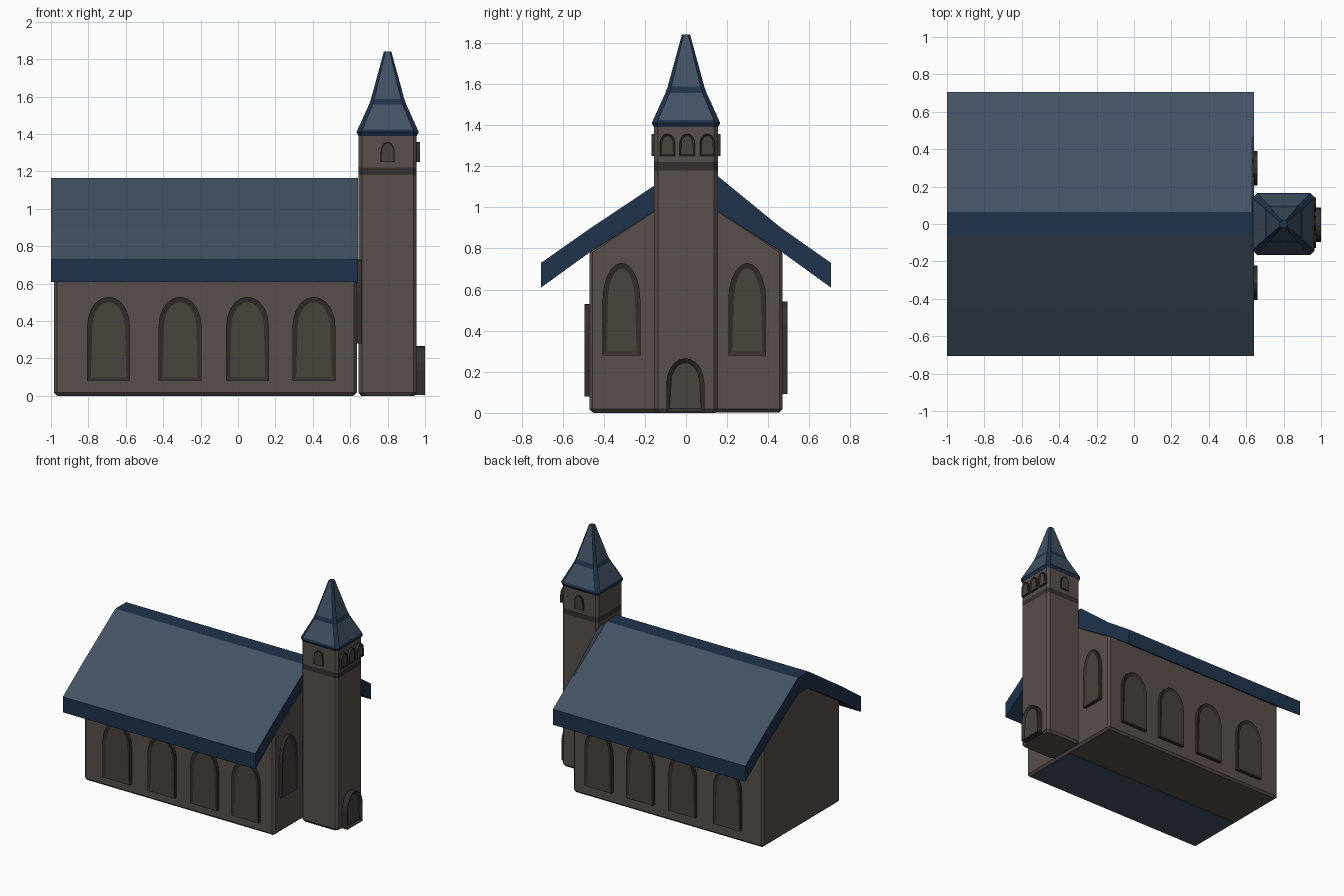
import bpy, bmesh, math
from mathutils import Matrix

if "Cube" in bpy.data.objects:
    bpy.data.objects.remove(bpy.data.objects["Cube"])


def material(name, rgb):
    m = bpy.data.materials.new(name)
    m.diffuse_color = (*rgb, 1)
    m.use_nodes = True
    m.node_tree.nodes["Principled BSDF"].inputs["Base Color"].default_value = m.diffuse_color
    return m


STONE = material("stone", (0.10, 0.08, 0.07))
TRIM = material("dark_stone", (0.036, 0.030, 0.028))
GLASS = material("dull_glass", (0.065, 0.057, 0.045))
SLATE = material("slate", (0.054, 0.084, 0.125))
BLUE = material("dark_blue", (0.014, 0.033, 0.072))


def finish(name, bm, mats):
    bmesh.ops.recalc_face_normals(bm, faces=bm.faces[:])
    me = bpy.data.meshes.new(name)
    bm.to_mesh(me)
    bm.free()
    for m in mats:
        me.materials.append(m)
    ob = bpy.data.objects.new(name, me)
    bpy.context.collection.objects.link(ob)
    return ob


def loft(name, rings, mats, pick=lambda row, side: 0, cap=0):
    """Bridge equal-length point rings and close both ends."""
    bm = bmesh.new()
    vs = [[bm.verts.new(p) for p in r] for r in rings]
    n = len(rings[0])
    for i in range(len(vs) - 1):
        for j in range(n):
            k = (j + 1) % n
            f = bm.faces.new((vs[i][j], vs[i][k], vs[i + 1][k], vs[i + 1][j]))
            f.material_index = pick(i, j)
    for end in (vs[0], vs[-1]):
        bm.faces.new(end).material_index = cap
    return finish(name, bm, mats)


def along_x(profile, x):
    return [(x, y, z) for y, z in profile]


def chamfered_square(z, h, c, cx=0.80):
    # even sides are the flat faces, odd sides the cut corners
    pts = [(-h + c, -h), (h - c, -h), (h, -h + c), (h, h - c),
           (h - c, h), (-h + c, h), (-h, h - c), (-h, -h + c)]
    return [(cx + x, y, z) for x, y in pts]


def arch(name, loc, hw, height, rise, depth, turn, inset):
    """Arched frame standing proud of a wall, with a recessed panel."""
    seg = 10
    outline = [(-hw, 0), (hw, 0)]
    for i in range(seg + 1):
        a = math.pi * i / seg
        outline.append((hw * math.cos(a), height - rise + rise * math.sin(a)))
    bm = bmesh.new()
    back = [bm.verts.new((x, 0.01, z)) for x, z in outline]
    front = [bm.verts.new((x, -depth, z)) for x, z in outline]
    n = len(outline)
    for j in range(n):
        k = (j + 1) % n
        bm.faces.new((back[j], back[k], front[k], front[j]))
    bm.faces.new(back)
    panel = bm.faces.new(front)
    bmesh.ops.recalc_face_normals(bm, faces=bm.faces[:])
    bmesh.ops.inset_region(bm, faces=[panel], thickness=inset, depth=-depth * 0.35)
    panel.material_index = 1
    bm.transform(Matrix.Translation(loc) @ Matrix.Rotation(math.radians(turn), 4, 'Z'))
    return finish(name, bm, [TRIM, GLASS])


# nave walls with bevelled corners
walls = [(-0.47, 0.002), (0.47, 0.002), (0.47, 0.79), (0.06, 1.06), (-0.06, 1.06), (-0.47, 0.79)]
nave = loft("nave_walls", [along_x(walls, -0.985), along_x(walls, 0.636)], [STONE])
bev = nave.modifiers.new("corners", 'BEVEL')
bev.width = 0.016
bev.segments = 1
bev.limit_method = 'ANGLE'
bev.angle_limit = math.radians(50)

# blue half of the underside
floor = [(-0.45, 0), (0, 0), (0, 0.01), (-0.45, 0.01)]
loft("floor_panel", [along_x(floor, -0.965), along_x(floor, 0.615)], [SLATE])

# nave roof with flat ridge and dark edges; the front end flares beside the tower
half = [(0.705, 0.73), (0.463, 0.900), (0.065, 1.165)]
under = [(0.06, 1.04), (0.463, 0.785), (0.705, 0.61)]
roof = half + [(-y, z) for y, z in half[::-1]] + [(-y, z) for y, z in under[::-1]] + under
flare = list(roof)
flare[2] = (0.156, 1.151)
loft("nave_roof", [along_x(roof, -1), along_x(roof, 0.63), along_x(flare, 0.641)],
     [BLUE, SLATE], lambda i, j: 1 if j in (0, 1, 3, 4) else 0)

# tower with dark string course
tower = [(0, 0.142), (0.018, 0.155), (1.18, 0.155), (1.22, 0.155), (1.395, 0.155)]
loft("tower", [chamfered_square(z, h, 0.018) for z, h in tower],
     [STONE, TRIM], lambda i, j: 1 if i == 2 else 0)

# spire with dark hips, eave and middle band
spire = [(1.39, 0.156, 0.02), (1.41, 0.166, 0.025), (1.425, 0.160, 0.025),
         (1.557, 0.100, 0.02), (1.588, 0.089, 0.018), (1.84, 0.02, 0.009)]
loft("spire", [chamfered_square(*s) for s in spire],
     [BLUE, SLATE], lambda i, j: 1 if i in (2, 4) and j % 2 == 0 else 0)

# nave side windows
for i, x in enumerate((-0.692, -0.31, 0.051, 0.406)):
    arch(f"side_window_front_{i}", (x, -0.47, 0.08), 0.115, 0.45, 0.16, 0.025, 0, 0.028)
    arch(f"side_window_back_{i}", (x, 0.47, 0.093), 0.115, 0.45, 0.16, 0.025, 180, 0.028)

# gable windows beside the tower
for side, y in (("left", -0.314), ("right", 0.298)):
    arch(f"gable_window_{side}", (0.636, y, 0.28), 0.092, 0.45, 0.18, 0.025, 90, 0.026)

# door
arch("door", (0.955, -0.003, 0.006), 0.092, 0.26, 0.12, 0.045, 90, 0.022)

# belfry openings
for i, y in enumerate((-0.09, 0.006, 0.104)):
    arch(f"belfry_front_{i}", (0.955, y, 1.25), 0.037, 0.108, 0.05, 0.019, 90, 0.009)
for side, y, turn in (("left", -0.155, 0), ("right", 0.155, 180)):
    arch(f"belfry_{side}", (0.80, y, 1.25), 0.037, 0.108, 0.05, 0.012, turn, 0.009)
